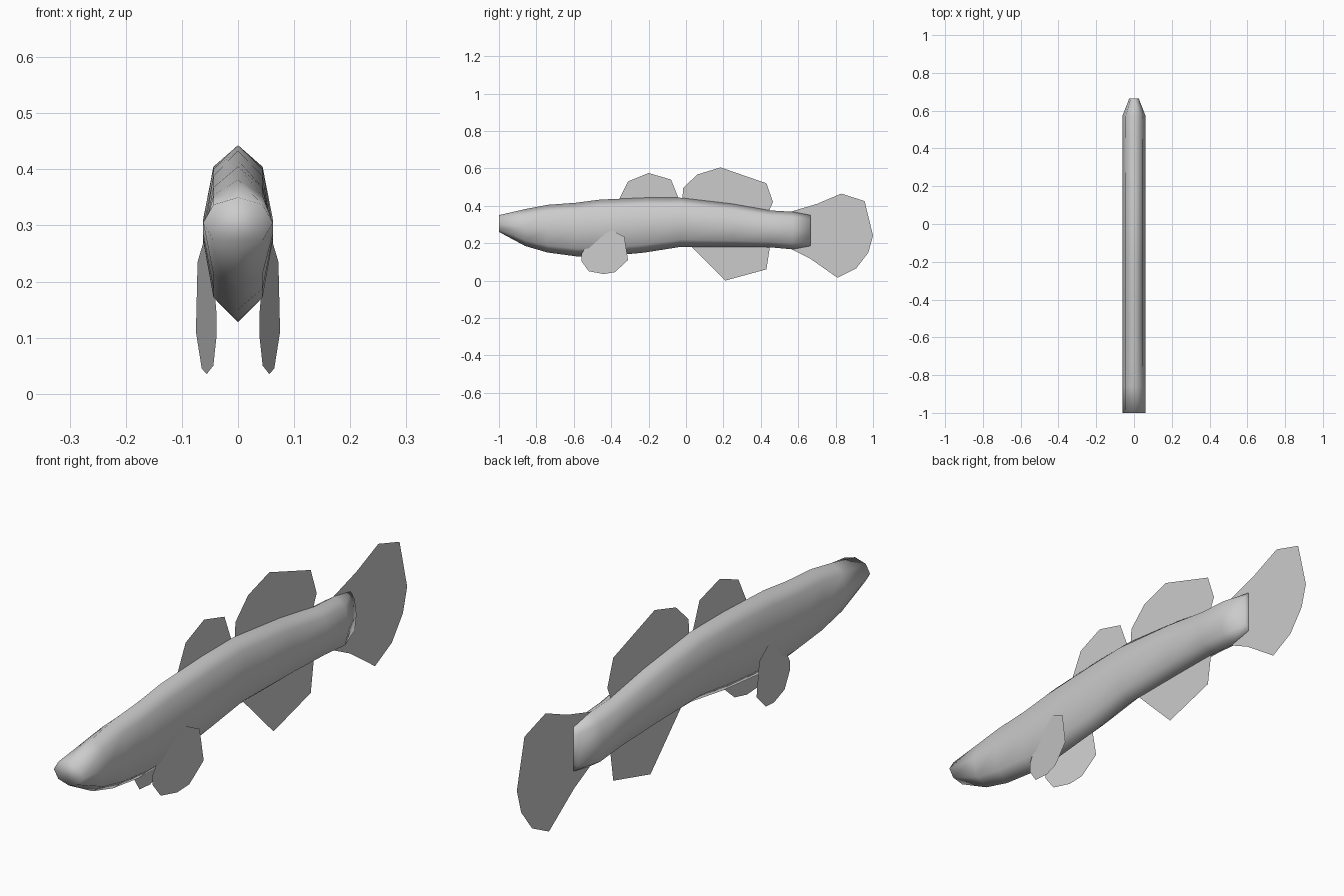
import bpy, bmesh, math

grey = bpy.data.materials.new("fish grey")
grey.diffuse_color = (0.6, 0.6, 0.6, 1)


def make_object(name, bm, smooth=False):
    mesh = bpy.data.meshes.new(name)
    for f in bm.faces:
        f.smooth = smooth
    bm.to_mesh(mesh)
    bm.free()
    mesh.materials.append(grey)
    obj = bpy.data.objects.new(name, mesh)
    bpy.context.collection.objects.link(obj)
    return obj


# Body: octagonal rings lofted from snout to tail (y, bottom z, top z, half width)
stations = [
    (-1.00, 0.26, 0.35, 0.062), (-0.86, 0.185, 0.382, 0.062),
    (-0.74, 0.15, 0.405, 0.062), (-0.59, 0.13, 0.416, 0.062),
    (-0.46, 0.127, 0.433, 0.062), (-0.22, 0.15, 0.443, 0.062),
    (-0.03, 0.18, 0.443, 0.062), (0.25, 0.18, 0.41, 0.062),
    (0.45, 0.178, 0.375, 0.062), (0.57, 0.167, 0.368, 0.062),
    (0.665, 0.185, 0.35, 0.025),
]
bm = bmesh.new()
rings = []
for y, low, high, half in stations:
    mid, rise = (low + high) / 2, (high - low) / 2
    rings.append([bm.verts.new((half * math.cos(a), y, mid + rise * math.sin(a)))
                  for a in (i * math.tau / 8 for i in range(8))])
for a, b in zip(rings, rings[1:]):
    for i in range(8):
        j = (i + 1) % 8
        bm.faces.new((a[i], a[j], b[j], b[i]))
bm.faces.new(rings[0])
bm.faces.new(rings[-1])
bmesh.ops.recalc_face_normals(bm, faces=bm.faces)
make_object("body", bm, smooth=True)


# Fins: paper-thin outlines in side profile (y, z); x comes from a placement rule
def fin(name, outline, x_rule=lambda y: 0.0):
    bm = bmesh.new()
    bm.faces.new([bm.verts.new((x_rule(y), y, z)) for y, z in outline])
    return make_object(name, bm)


fin("front_dorsal_fin", [(-0.36, 0.43), (-0.31, 0.53), (-0.20, 0.575),
                         (-0.08, 0.54), (-0.04, 0.44), (-0.06, 0.38), (-0.30, 0.38)])
fin("rear_dorsal_fin", [(-0.02, 0.43), (-0.015, 0.495), (0.06, 0.567), (0.185, 0.605),
                        (0.43, 0.52), (0.465, 0.42), (0.43, 0.34), (0.05, 0.36)])
fin("anal_fin", [(0.02, 0.19), (0.21, 0.0), (0.43, 0.06), (0.45, 0.19),
                 (0.40, 0.25), (0.08, 0.25)])
fin("tail_fin", [(0.56, 0.368), (0.70, 0.41), (0.83, 0.465), (0.955, 0.425),
                 (1.0, 0.24), (0.975, 0.15), (0.91, 0.065), (0.81, 0.015),
                 (0.66, 0.12), (0.56, 0.17)])

# Pectoral fins: mirrored pair, flaring outward towards the tail
pectoral = [(-0.40, 0.27), (-0.33, 0.235), (-0.31, 0.11), (-0.38, 0.045),
            (-0.44, 0.035), (-0.52, 0.05), (-0.56, 0.105), (-0.56, 0.14), (-0.53, 0.19)]
for side, label in ((1, "right"), (-1, "left")):
    fin(label + "_pectoral_fin", pectoral,
        lambda y: side * (0.0565 + 0.148 * (y + 0.435)))
